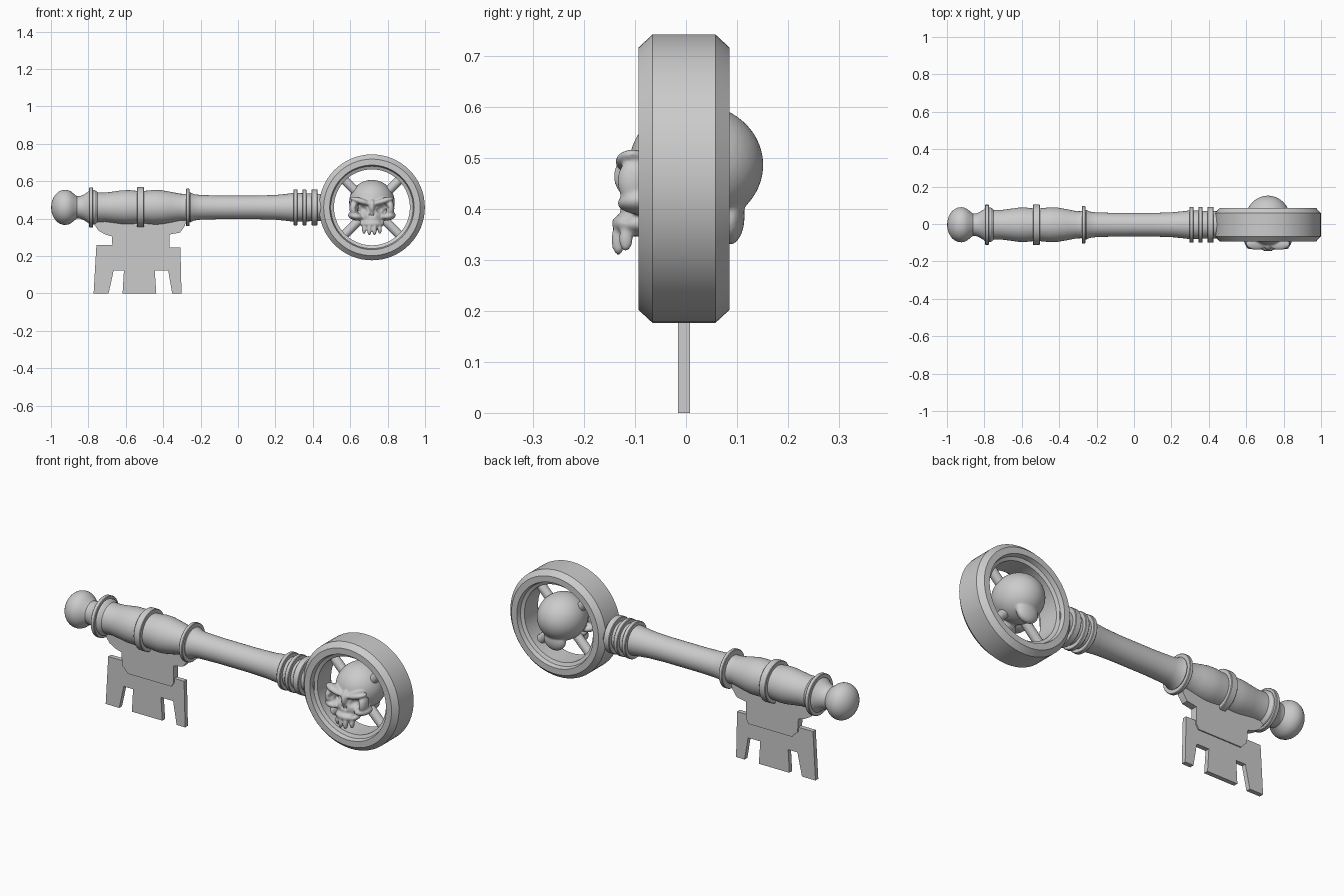
import bpy, bmesh, math
from mathutils import Matrix, Vector

if "Cube" in bpy.data.objects:
    bpy.data.objects.remove(bpy.data.objects["Cube"])

YC, ZC, RX = -0.004, 0.46, 0.716   # shaft axis (y, z) and bow centre x


def finish(name, bm, angle=30):
    bmesh.ops.recalc_face_normals(bm, faces=bm.faces[:])
    me = bpy.data.meshes.new(name)
    bm.to_mesh(me)
    bm.free()
    ob = bpy.data.objects.new(name, me)
    bpy.context.collection.objects.link(ob)
    bpy.ops.object.select_all(action='DESELECT')
    bpy.context.view_layer.objects.active = ob
    ob.select_set(True)
    bpy.ops.object.shade_smooth_by_angle(angle=math.radians(angle))
    return ob


def lathe(name, prof, place, n, closed=False):
    """Revolve (distance along axis, radius) points; place maps (d, a, b) to xyz."""
    bm = bmesh.new()
    rings = []
    for d, r in prof:
        rings.append([bm.verts.new(place(d, r * math.cos(2 * math.pi * i / n),
                                         r * math.sin(2 * math.pi * i / n)))
                      for i in range(n)])
    pairs = list(zip(rings, rings[1:]))
    if closed:
        pairs.append((rings[-1], rings[0]))
    for a, b in pairs:
        for i in range(n):
            j = (i + 1) % n
            bm.faces.new((a[i], a[j], b[j], b[i]))
    if not closed:
        bm.faces.new(rings[0])
        bm.faces.new(rings[-1])
    return finish(name, bm)


def along_x(d, a, b):
    return (d, YC + a, ZC + b)


def plate(name, pts, half):
    bm = bmesh.new()
    f = bm.faces.new([bm.verts.new((x, YC - half, z)) for x, z in pts])
    ext = bmesh.ops.extrude_face_region(bm, geom=[f])
    bmesh.ops.translate(bm, vec=(0, 2 * half, 0),
                        verts=[v for v in ext['geom'] if isinstance(v, bmesh.types.BMVert)])
    return finish(name, bm, 20)


# turned shaft: ball tip, flared grip sections and slim stem
ball = [(-0.925 - 0.074 * math.cos(t), 0.094 * math.sin(t))
        for t in [0.04 + i * 0.2 for i in range(12)]]
shaft = ball + [
    (-0.862, .060), (-0.845, .060), (-0.825, .068), (-0.80, .084), (-0.79, .094),
    (-0.765, .092), (-0.75, .080), (-0.71, .079), (-0.67, .084), (-0.62, .091),
    (-0.58, .092), (-0.54, .088), (-0.50, .088), (-0.45, .093), (-0.41, .092),
    (-0.36, .083), (-0.31, .073), (-0.28, .072), (-0.255, .080), (-0.235, .070),
    (-0.20, .066), (-0.10, .063), (0.10, .063), (0.20, .066), (0.26, .072),
    (0.30, .077), (0.36, .075), (0.45, .072), (0.50, .070)]
lathe("shaft", shaft, along_x, 48)

# collars around the shaft
for i, (x, w, r) in enumerate([(-0.785, .022, .107), (-0.522, .038, .108), (-0.269, .02, .100),
                               (0.307, .022, .096), (0.355, .022, .096), (0.409, .034, .096)]):
    h = w / 2
    lathe(f"collar_{i + 1}", [(x - h, .05), (x - h, r - .003), (x - h + .003, r),
                              (x + h - .003, r), (x + h, r - .003), (x + h, .05)], along_x, 48)

# chamfered ring of the bow
lathe("bow_ring", [(-.062, .283), (-.089, .258), (-.089, .226), (-.066, .220), (-.058, .203),
                   (.058, .203), (.066, .220), (.089, .226), (.089, .258), (.062, .283)],
      lambda d, a, b: (RX + a, YC + d, ZC + b), 64, True)

# crossed spokes behind the skull
for i in range(2):
    bm = bmesh.new()
    s = 1 if i else -1
    rot = Matrix.Translation((RX, YC, ZC)) @ Matrix.Rotation(s * math.pi / 4, 4, 'Y')
    bmesh.ops.create_cone(bm, cap_ends=True, segments=16, radius1=.024, radius2=.024,
                          depth=.43, matrix=rot)
    finish(f"spoke_{i + 1}", bm)

# key bit: stepped root plate and toothed plate
plate("bit_root", [(-.78, .41), (-.77, .37), (-.745, .335), (-.71, .315), (-.675, .305),
                   (-.67, .235), (-.635, .20), (-.38, .20), (-.365, .225), (-.365, .315),
                   (-.31, .325), (-.285, .36), (-.27, .41)], .018)
plate("bit_teeth", [(-.757, .258), (-.772, 0), (-.692, 0), (-.665, .122), (-.61, .122),
                    (-.617, 0), (-.437, 0), (-.445, .122), (-.373, .122), (-.352, 0),
                    (-.302, 0), (-.308, .245), (-.366, .245), (-.366, .28), (-.67, .28),
                    (-.67, .258)], .012)


# skull: blended ellipsoids with carved sockets
def blobs(name, parts):
    """Each part: centre (x offset, y, z), radii, tilt about y; mirrored when x > 0."""
    bm = bmesh.new()
    for (x, y, z), rad, tilt in parts:
        for s in ((1, -1) if x > 0 else (1,)):
            m = (Matrix.Translation((RX + s * x, y, z)) @ Matrix.Rotation(s * tilt, 4, 'Y')
                 @ Matrix.Diagonal((*rad, 1)))
            bmesh.ops.create_icosphere(bm, subdivisions=4, radius=1, matrix=m)
    return finish(name, bm)


skull = blobs("skull", [
    ((0, .020, .487), (.122, .132, .120), 0),        # cranium
    ((0, .085, .385), (.062, .030, .055), 0),        # base of skull
    ((.060, -.105, .493), (.060, .034, .017), -.3),  # brow
    ((.098, -.100, .455), (.022, .035, .045), 0),    # outer eye rim
    ((.086, -.085, .412), (.043, .050, .022), -.2),  # cheekbone
    ((0, -.112, .465), (.018, .030, .040), 0),       # nose bridge
    ((0, -.080, .415), (.060, .050, .060), 0),       # mid face
    ((0, -.090, .372), (.066, .056, .026), 0),       # upper jaw
    ((.014, -.133, .340), (.0115, .014, .030), 0),   # front teeth
    ((.042, -.118, .343), (.0115, .014, .026), 0),   # side teeth
])
sockets = blobs("socket_cutter", [
    ((.056, -.135, .451), (.036, .050, .027), -.25),
    ((.010, -.145, .420), (.009, .030, .017), .35),
    ((.062, -.130, .388), (.022, .028, .012), -.3),
])
sockets.hide_render = True


def remesh():
    m = skull.modifiers.new("blend", 'REMESH')
    m.mode, m.voxel_size, m.use_smooth_shade = 'VOXEL', .0045, True


remesh()
cut = skull.modifiers.new("sockets", 'BOOLEAN')
cut.operation, cut.object = 'DIFFERENCE', sockets
remesh()
sm = skull.modifiers.new("soften", 'SMOOTH')
sm.factor, sm.iterations = .5, 4

# bake the skull and drop the cutter
dg = bpy.context.evaluated_depsgraph_get()
baked = bpy.data.meshes.new_from_object(skull.evaluated_get(dg))
skull.modifiers.clear()
skull.data = baked
bpy.data.objects.remove(sockets)
